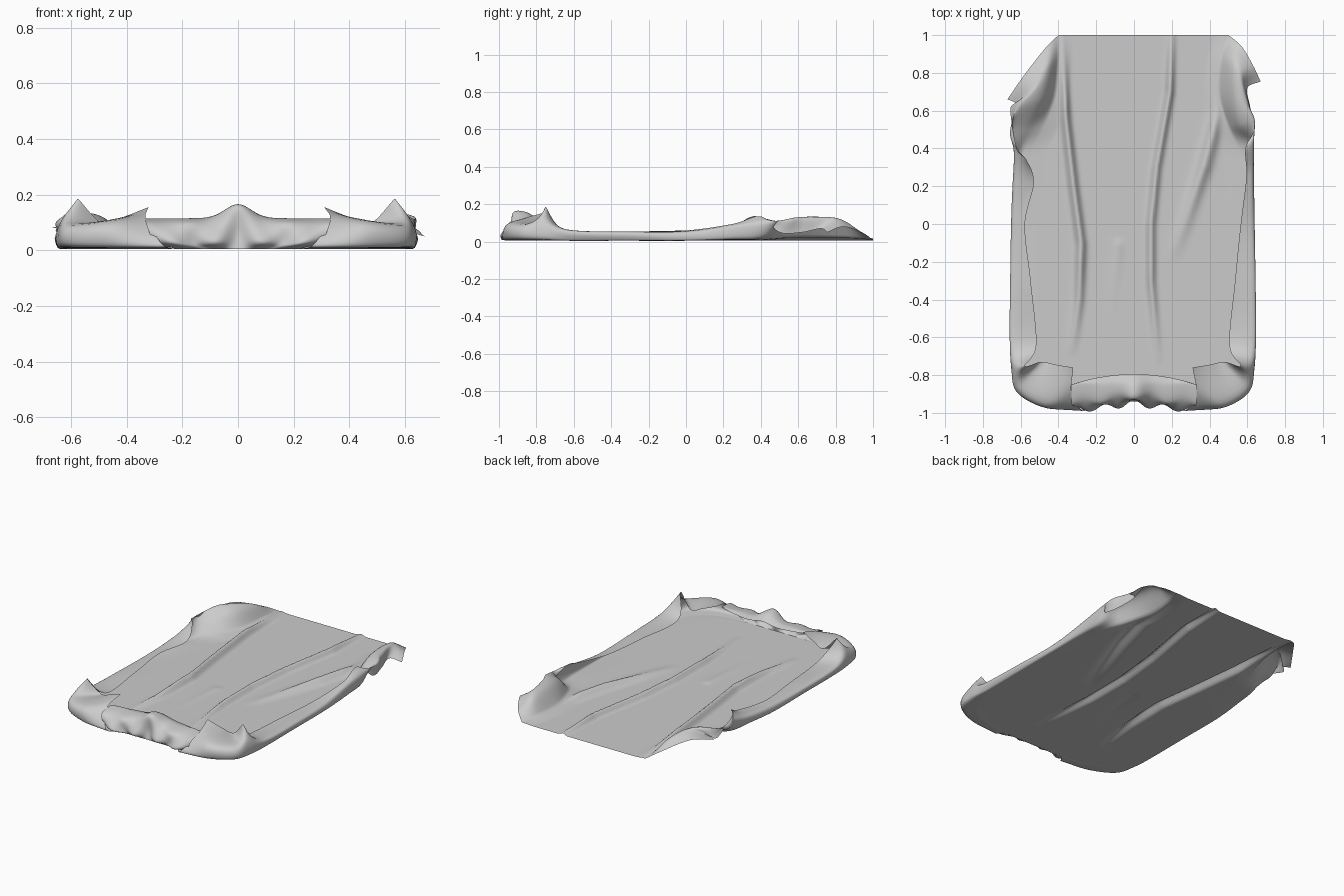
import bpy, bmesh, math
from mathutils import Vector as V

def spline(p, t):
    """Catmull-Rom through the points p, t in 0..1"""
    n = len(p) - 1
    s = min(t * n, n - 1e-6)
    i = int(s); f = s - i
    b, c = p[i], p[i + 1]
    a = p[i - 1] if i else b * 2 - c
    d = p[i + 2] if i + 2 <= n else c * 2 - b
    return 0.5 * (2*b + (c - a)*f + (2*a - 5*b + 4*c - d)*f*f + (3*b - a - 3*c + d)*f**3)

def sheet(name, rows):
    bm = bmesh.new()
    vs = [[bm.verts.new(p) for p in r] for r in rows]
    for r, q in zip(vs, vs[1:]):
        for i in range(len(r) - 1):
            bm.faces.new((r[i], q[i], q[i + 1], r[i + 1]))
    me = bpy.data.meshes.new(name)
    bm.to_mesh(me); bm.free()
    me.polygons.foreach_set("use_smooth", [True] * len(me.polygons))
    ob = bpy.data.objects.new(name, me)
    bpy.context.collection.objects.link(ob)

# each station of the rim: floor edge, two bulge points, free edge
back_right = [
    ((.50, 1, .01), (.57, .94, .05), (.63, .84, .08), (.67, .755, .05)),
    ((.46, .86, .02), (.52, .85, .10), (.57, .79, .125), (.60, .72, .07)),
    ((.45, .68, .02), (.53, .68, .12), (.60, .64, .125), (.615, .62, .05)),
    ((.50, .52, .02), (.56, .53, .10), (.635, .55, .12), (.635, .50, .05)),
    ((.56, .39, .01), (.615, .42, .03), (.635, .42, .10), (.59, .40, .135)),
    ((.59, .23, .01), (.63, .25, .02), (.63, .25, .08), (.595, .25, .095))]
back_left = [
    ((-.40, 1, .01), (-.47, .93, .05), (-.58, .79, .10), (-.67, .66, .08)),
    ((-.40, .86, .02), (-.46, .82, .10), (-.54, .72, .125), (-.63, .64, .08)),
    ((-.42, .68, .02), (-.50, .66, .11), (-.60, .64, .13), (-.655, .60, .07)),
    ((-.48, .52, .02), (-.57, .50, .05), (-.655, .50, .09), (-.62, .40, .13)),
    ((-.55, .39, .01), (-.61, .38, .02), (-.635, .38, .09), (-.57, .34, .13)),
    ((-.58, .23, .01), (-.635, .22, .02), (-.63, .22, .07), (-.53, .22, .07))]
front = [
    ((.60, 0, .005), (.635, 0, .01), (.63, 0, .05), (.565, 0, .06)),
    ((.60, -.30, .005), (.635, -.30, .01), (.635, -.30, .05), (.535, -.30, .055)),
    ((.60, -.60, .005), (.635, -.60, .01), (.635, -.62, .06), (.505, -.64, .06)),
    ((.59, -.73, .005), (.635, -.76, .02), (.625, -.77, .10), (.565, -.75, .185)),
    ((.53, -.84, .005), (.60, -.89, .02), (.59, -.87, .09), (.48, -.73, .10)),
    ((.42, -.91, .005), (.46, -.97, .02), (.46, -.945, .10), (.40, -.745, .12)),
    ((.22, -.94, .005), (.27, -.99, .02), (.33, -.90, .11), (.31, -.76, .155))]
right = [[V(p) for p in s] for s in back_right + front]
left = [[V(p) for p in s] for s in back_left] + \
       [[V((-p[0] - .012 * (p[1] > -.9), p[1], p[2])) for p in s] for s in front]

# long wrinkles in the floor: path (x, y), height, width
wrinkles = [
    ([(-.39, 1), (-.36, .55), (-.32, .2), (-.28, -.1), (-.29, -.4), (-.33, -.7)], .045, .022),
    ([(.20, 1), (.19, .7), (.12, .3), (.09, 0), (.09, -.3), (.13, -.75)], .035, .02),
    ([(.52, 1), (.45, .6), (.37, .3), (.27, 0), (.2, -.2)], .035, .035),
    ([(-.08, -.1), (-.1, -.3), (-.12, -.5)], .008, .025)]

def floor_z(x, y):
    z = 0
    for path, h, w in wrinkles:
        for (xa, ya), (xb, yb) in zip(path, path[1:]):
            if yb < y <= ya:
                xc = xa + (xb - xa) * (ya - y) / (ya - yb)
                fade = min(1, (y - path[-1][1]) / .5) * min(1, .35 + (1 - y) * 2.5)
                z += h * fade * math.exp(-((x - xc) / w) ** 2)
    return z

def rim(stations, t, n=18):
    q = [spline([s[k] for s in stations], t) for k in range(4)]
    return [spline(q, i / n) for i in range(n + 1)]

# main sheet: left rim, wrinkled floor, right rim in one surface
rows = []
NR, NF = 170, 100
for r in range(NR + 1):
    t = r / NR
    L, R = rim(left, t), rim(right, t)
    mid = []
    for i in range(1, NF):
        f = i / NF
        p = L[0].lerp(R[0], f)
        edge = min(1, min(f, 1 - f) * 12)
        p.z = p.z * (1 - edge) + .006 * edge + floor_z(p.x, p.y) * edge
        mid.append(p)
    rows.append(L[::-1] + mid + R)
for row in rows:
    for p in row:
        p.z = max(p.z, 0)
sheet("cover_sheet", rows)

# gathered flap folded up over the front edge, between the two corner tucks
cols = []
for i in range(61):
    x = -.33 + .66 * i / 60
    a = abs(x)
    peak = math.exp(-(x / .07) ** 2)
    wave = .018 * math.cos(a * 36)
    prof = [V((x * .67, -.94, .005)),
            V((x * .9, -.945 - .03 * min(1, a / .2) + wave, .03 + .03 * peak)),
            V((x, -.915 - .03 * min(1, a / .25) - wave * .6, .095 + .06 * peak)),
            V((x, -.855 - wave * .3, .115 + .045 * peak)),
            V((x, -.795 - .5 * x * x, .105 + .02 * peak))]
    cols.append([spline(prof, j / 24) for j in range(25)])
sheet("front_flap", cols)
